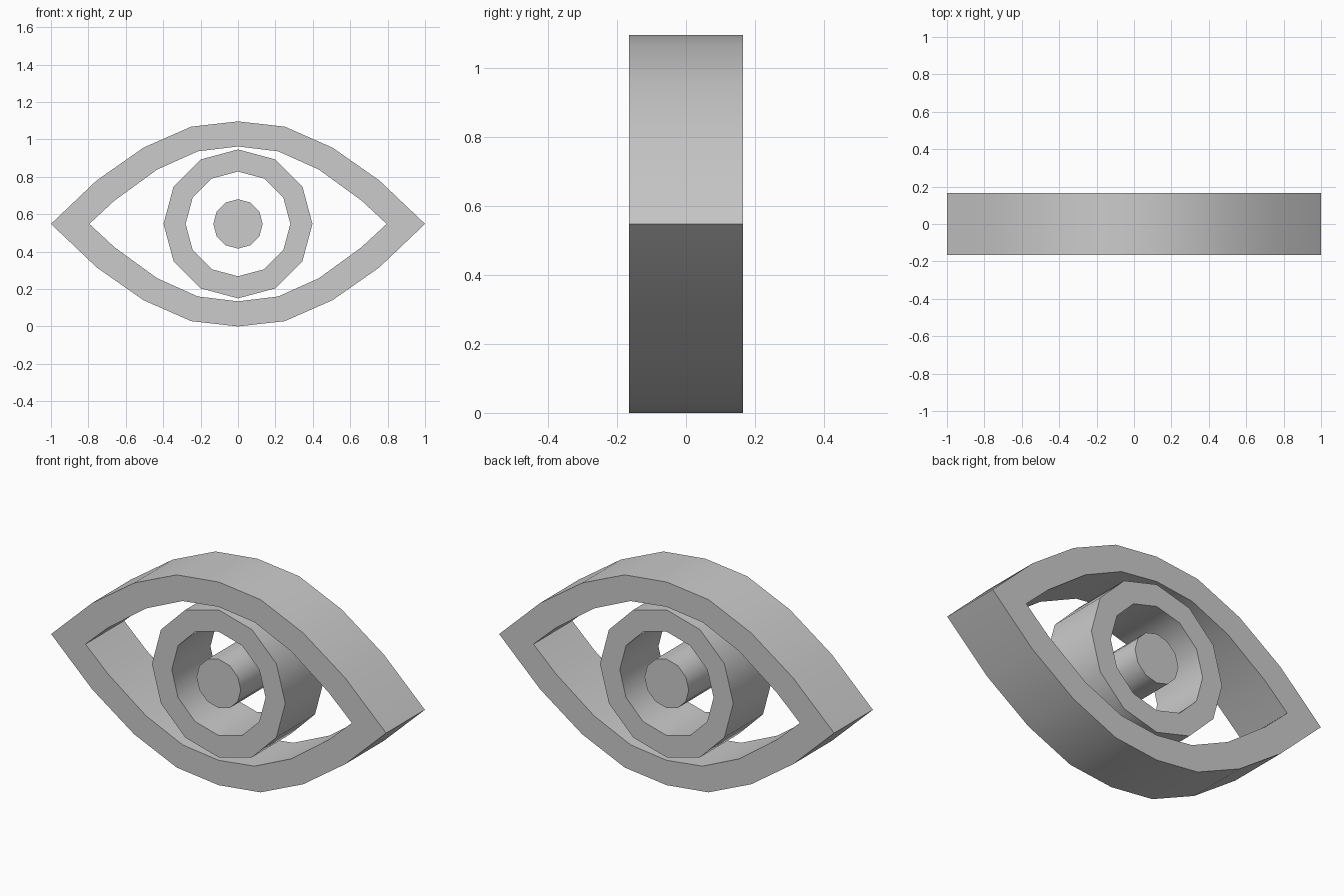
import bpy
import math

cube = bpy.data.objects.get("Cube")
if cube:
    bpy.data.objects.remove(cube, do_unlink=True)

HALF_DEPTH = 0.165
CENTRE_Z = 0.548

grey = bpy.data.materials.new("plain grey")
grey.use_nodes = True
grey.diffuse_color = (0.6, 0.6, 0.6, 1)
grey.node_tree.nodes["Principled BSDF"].inputs["Base Color"].default_value = (0.6, 0.6, 0.6, 1)


def circle(radius, sides=12):
    step = 2 * math.pi / sides
    return [(radius * math.sin(i * step), radius * math.cos(i * step)) for i in range(sides)]


def almond(quarter):
    """Mirror a top-to-right-corner quarter into a closed loop."""
    right = quarter + [(x, -z) for x, z in reversed(quarter[:-1])]
    return right + [(-x, z) for x, z in reversed(right[1:-1])]


def extrude(name, outer, inner=None):
    """Extrude a closed outline along y, with an optional matching hole."""
    n = len(outer)
    loops = [outer] + ([inner] if inner else [])
    verts = [(x, y, z + CENTRE_Z) for loop in loops
             for y in (-HALF_DEPTH, HALF_DEPTH) for x, z in loop]
    faces = []
    for i in range(n):
        j = (i + 1) % n
        faces.append((i, n + i, n + j, j))
        if inner:
            faces.append((2 * n + j, 3 * n + j, 3 * n + i, 2 * n + i))
            faces.append((i, j, 2 * n + j, 2 * n + i))
            faces.append((n + j, n + i, 3 * n + i, 3 * n + j))
    if not inner:
        faces += [tuple(range(n)), tuple(reversed(range(n, 2 * n)))]
    mesh = bpy.data.meshes.new(name)
    mesh.from_pydata(verts, [], [tuple(reversed(f)) for f in faces])
    mesh.materials.append(grey)
    obj = bpy.data.objects.new(name, mesh)
    bpy.context.collection.objects.link(obj)
    # Consistent outward normals, smooth walls, crisp rims
    bpy.ops.object.select_all(action="DESELECT")
    obj.select_set(True)
    bpy.context.view_layer.objects.active = obj
    bpy.ops.object.mode_set(mode="EDIT")
    bpy.ops.mesh.select_all(action="SELECT")
    bpy.ops.mesh.normals_make_consistent(inside=False)
    bpy.ops.object.mode_set(mode="OBJECT")
    bpy.ops.object.shade_smooth_by_angle(angle=math.radians(35))
    return obj


# Eyelid frame
lid_outer = almond([(0, 0.548), (0.25, 0.52), (0.505, 0.408), (0.755, 0.233), (1, 0)])
lid_inner = almond([(0, 0.414), (0.215, 0.388), (0.433, 0.29), (0.66, 0.125), (0.795, 0)])
extrude("eyelid_frame", lid_outer, lid_inner)

# Iris ring and pupil
extrude("iris_ring", circle(0.398), circle(0.28))
extrude("pupil", circle(0.132))
